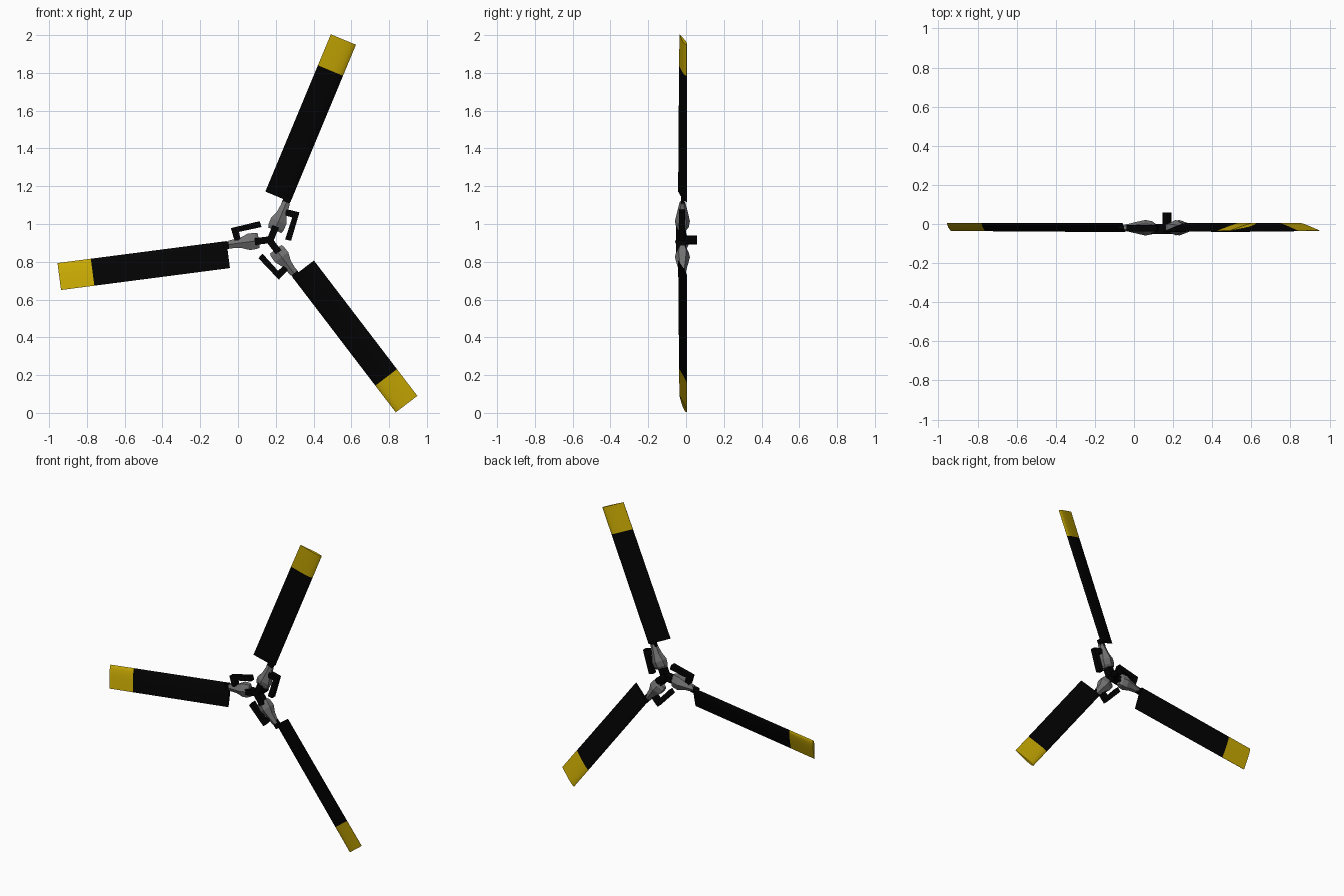
import bpy, bmesh, math
from mathutils import Vector

if "Cube" in bpy.data.objects:
    bpy.data.objects.remove(bpy.data.objects["Cube"])

CX, CZ = 0.168, 0.915            # rotor axis in the front plane
ANGLES = [67.4, 187.4, 307.4]    # blade directions


def material(name, rgb):
    m = bpy.data.materials.new(name)
    m.diffuse_color = (*rgb, 1)
    m.use_nodes = True
    m.node_tree.nodes["Principled BSDF"].inputs["Base Color"].default_value = m.diffuse_color
    return m


BLACK = material("matt_black", (0.0007, 0.0007, 0.0007))
YELLOW = material("tip_yellow", (0.58, 0.40, 0.001))
GREY = material("metal_grey", (0.17, 0.17, 0.17))


def place(u, v, y, deg):
    """u runs outward along a blade, v to its left, y is depth."""
    a = math.radians(deg)
    return Vector((CX + u * math.cos(a) - v * math.sin(a), y,
                   CZ + u * math.sin(a) + v * math.cos(a)))


def loft(name, rings, mats, index=lambda seg: 0, smooth=False):
    """Skin a list of equal-sized point rings and cap both ends."""
    bm = bmesh.new()
    rows = [[bm.verts.new(p) for p in ring] for ring in rings]
    n = len(rows[0])
    for s in range(len(rows) - 1):
        for i in range(n):
            j = (i + 1) % n
            f = bm.faces.new((rows[s][i], rows[s][j], rows[s + 1][j], rows[s + 1][i]))
            f.material_index = index(s)
    bm.faces.new(rows[0]).material_index = index(0)
    bm.faces.new(rows[-1]).material_index = index(len(rows) - 2)
    bmesh.ops.recalc_face_normals(bm, faces=bm.faces)
    me = bpy.data.meshes.new(name)
    bm.to_mesh(me)
    bm.free()
    for m in mats:
        me.materials.append(m)
    ob = bpy.data.objects.new(name, me)
    bpy.context.collection.objects.link(ob)
    if smooth:
        bpy.context.view_layer.objects.active = ob
        ob.select_set(True)
        bpy.ops.object.shade_smooth_by_angle(angle=math.radians(35))
        ob.select_set(False)
    return ob


def prism(name, outline, y0, y1, deg, mat):
    """Extrude a (u, v) outline through the depth."""
    return loft(name, [[place(u, v, y, deg) for u, v in outline] for y in (y0, y1)], [mat])


def airfoil(u, drop, deg):
    """Pitched wing section; leading edge at v=-0.023, trailing at v=0.119."""
    ts = [0, 0.05, 0.15, 0.3, 0.5, 0.75, 1.0]
    half = [0, 0.005, 0.0075, 0.0085, 0.007, 0.004, 0.0008]
    front = [(t, -h) for t, h in zip(ts, half)]
    back = [(t, h) for t, h in zip(ts, half)][:0:-1]
    return [place(u, -0.024 + 0.144 * t, 0.003 - drop * t + d, deg) for t, d in front + back]


def hexagon(u, hv, hy, deg):
    """Six-sided section with ridges to front and back."""
    pts = []
    for k in range(6):
        a = math.radians(30 + 60 * k)
        pts.append(place(u, -0.005 + hv * 1.155 * math.cos(a), -0.019 + hy * math.sin(a), deg))
    return pts


for n, deg in enumerate(ANGLES, 1):
    # blade with painted tip
    loft(f"blade_{n}", [airfoil(0.228, 0.044, deg), airfoil(0.952, 0.039, deg),
                        airfoil(1.130, 0.037, deg)],
         [BLACK, YELLOW], lambda s: s, smooth=True)
    # faceted sleeve holding the blade root
    loft(f"blade_sleeve_{n}",
         [hexagon(u, hv, hy, deg) for u, hv, hy in
          [(0.058, 0.038, 0.020), (0.075, 0.043, 0.033), (0.110, 0.044, 0.040),
           (0.155, 0.027, 0.030), (0.218, 0.020, 0.015)]], [GREY])
    # root stub
    prism(f"root_stub_{n}", [(0.20, -0.022), (0.25, -0.022), (0.25, 0.018), (0.20, 0.018)],
          -0.026, -0.007, deg, BLACK)
    # L-shaped pitch arm beside the sleeve
    prism(f"pitch_arm_{n}", [(0.034, -0.074), (0.156, -0.064), (0.152, -0.020), (0.185, -0.020),
                             (0.196, -0.089), (0.040, -0.106)], -0.038, -0.004, deg, BLACK)
    # hub spoke into the sleeve's inner end
    prism(f"hub_spoke_{n}", [(-0.01, -0.020), (0.080, -0.020), (0.080, 0.016), (-0.01, 0.016)],
          -0.052, 0.0, deg, BLACK)

# drive shaft out of the back
prism("drive_shaft", [(0.023 * math.cos(math.tau * k / 8), 0.023 * math.sin(math.tau * k / 8))
                      for k in range(8)], -0.025, 0.058, 0, BLACK)
